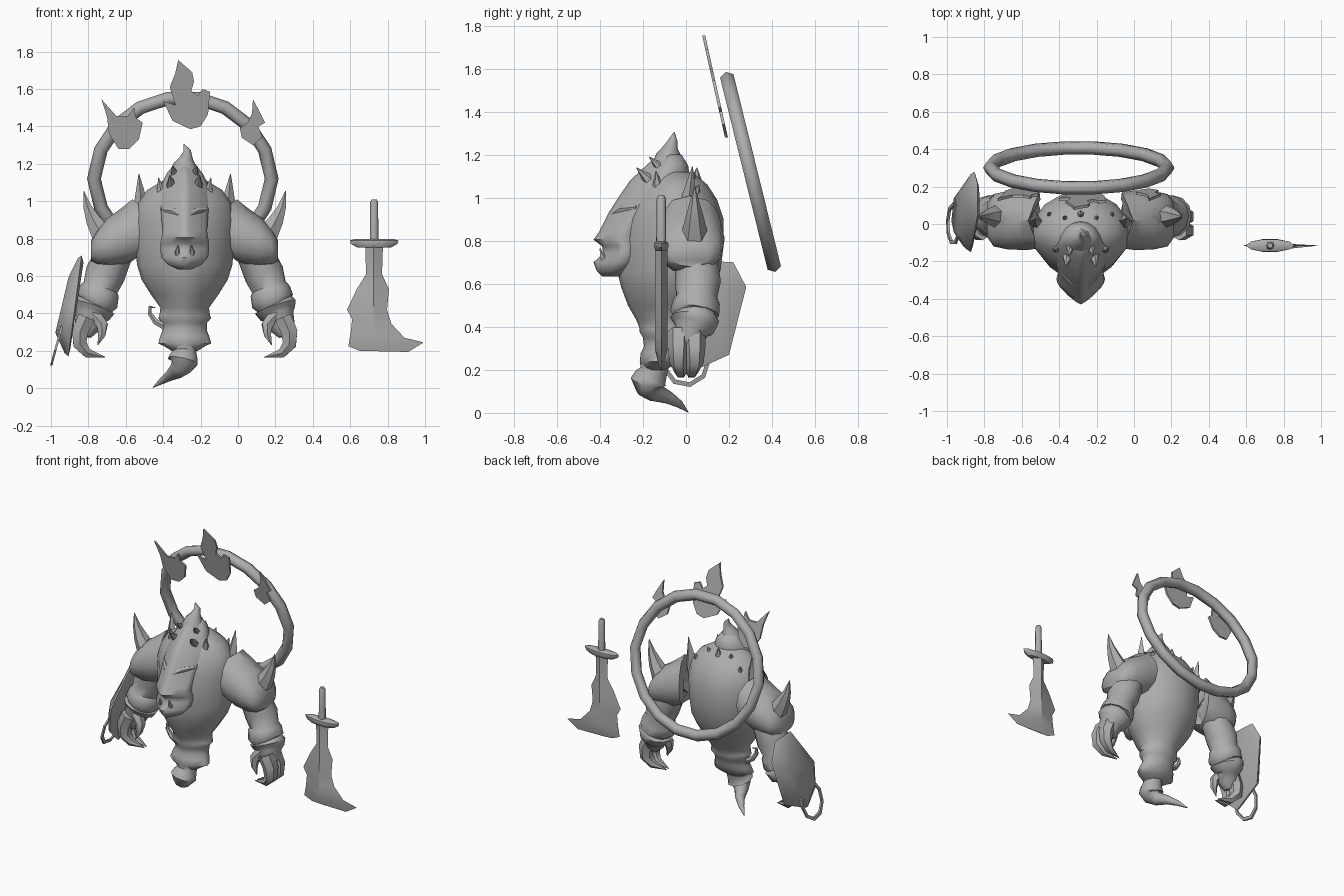
import bpy, bmesh, math
from mathutils import Vector

CX = -0.285  # body centre line
grey = bpy.data.materials.new("stone grey")
grey.diffuse_color = (0.42, 0.42, 0.42, 1)


def finish(name, bm, angle=45):
    bmesh.ops.remove_doubles(bm, verts=bm.verts, dist=0.0005)
    bmesh.ops.recalc_face_normals(bm, faces=bm.faces)
    me = bpy.data.meshes.new(name)
    bm.to_mesh(me)
    bm.free()
    me.materials.append(grey)
    ob = bpy.data.objects.new(name, me)
    bpy.context.collection.objects.link(ob)
    bpy.ops.object.select_all(action='DESELECT')
    ob.select_set(True)
    bpy.context.view_layer.objects.active = ob
    bpy.ops.object.shade_smooth_by_angle(angle=math.radians(angle))
    return ob


def loft(name, rings, angle=45, closed=False):
    """Skin a list of equal-length point rings; cap the ends unless closed."""
    bm = bmesh.new()
    vs = [[bm.verts.new(p) for p in r] for r in rings]
    n = len(vs[0])
    pairs = list(zip(vs, vs[1:])) + ([(vs[-1], vs[0])] if closed else [])
    for a, b in pairs:
        for i in range(n):
            j = (i + 1) % n
            bm.faces.new((a[i], a[j], b[j], b[i]))
    if not closed:
        bm.faces.new(vs[0])
        bm.faces.new(vs[-1])
    return finish(name, bm, angle)


def slice_ring(z, cx, rx, yf, yb, power=1.0, n=16):
    """Horizontal section; power > 1 makes the front a wedge."""
    cy, ry, out = (yf + yb) / 2, (yb - yf) / 2, []
    for i in range(n):
        a = 2 * math.pi * i / n
        c, s = math.cos(a), math.sin(a)
        p = power if s < 0 else 1
        x = math.copysign(abs(c) ** p, c) * rx
        y = math.copysign(abs(s) ** p, s) * ry
        out.append((cx + x, cy + y, z))
    return out


def tube(name, pts, n=8, side=1, angle=50):
    """Tube through (x, y, z, radius) points; side -1 mirrors it about the body."""
    pts = [(CX + side * (x - CX), y, z, r) for x, y, z, r in pts]
    c = [Vector(p[:3]) for p in pts]
    rings = []
    for i, p in enumerate(pts):
        t = (c[min(i + 1, len(c) - 1)] - c[max(i - 1, 0)]).normalized()
        u = Vector((0, 1, 0)) - t * t.y
        if u.length < 0.3:
            u = Vector((1, 0, 0)) - t * t.x
        u.normalize()
        v = t.cross(u)
        r = max(p[3], 0.002)
        rings.append([c[i] + r * (u * math.cos(2 * math.pi * k / n)
                                  + v * math.sin(2 * math.pi * k / n)) for k in range(n)])
    return loft(name, rings, angle)


# Torso, waist and belt: z, half width, front y, back y
torso = [(.20, .07, -.20, -.09), (.225, .11, -.21, -.06), (.24, .142, -.215, -.04), (.28, .13, -.21, -.02),
         (.31, .118, -.195, -.01), (.35, .12, -.20, 0), (.375, .142, -.215, .02), (.39, .135, -.215, .02),
         (.43, .13, -.23, .04), (.50, .18, -.27, .08), (.58, .23, -.30, .12),
         (.66, .255, -.32, .16), (.78, .265, -.31, .175), (.90, .27, -.30, .175),
         (.99, .25, -.26, .145), (1.06, .2, -.21, .10), (1.12, .1, -.15, .03)]
loft("torso", [slice_ring(z, CX, rx, f, b, 1.3) for z, rx, f, b in torso], 60)

# Wedge-shaped head with a shallow mouth line
head = [(.635, .035, -.39, -.30), (.66, .09, -.415, -.25), (.70, .125, -.43, -.2),
        (.74, .13, -.385, -.2), (.775, .13, -.39, -.2), (.805, .125, -.43, -.2),
        (.84, .12, -.405, -.18), (.93, .125, -.36, -.12), (1.0, .135, -.315, -.05),
        (1.08, .13, -.26, .02), (1.15, .095, -.185, .01), (1.20, .055, -.13, -.02)]
loft("head", [slice_ring(z, CX, rx, f, b, 1.65) for z, rx, f, b in head], 60)

# Curling crest, and small flame tufts around the crown
tube("crest", [(CX, -.08, 1.14, .085), (CX, -.08, 1.20, .058), (-.275, -.07, 1.235, .033),
               (-.272, -.06, 1.27, .02), (-.29, -.055, 1.305, 0)])
tufts = [(-.16, -.13, 1.04, -.145, -.14, 1.125), (-.215, -.17, 1.08, -.205, -.23, 1.14),
         (-.235, -.11, 1.13, -.22, -.17, 1.19), (-.21, .02, 1.06, -.195, .04, 1.12),
         (-.13, .04, 1.0, -.11, .06, 1.06)]
for side in (1, -1):
    for x, y, z, tx, ty, tz in tufts:
        tube("crown_tuft", [(2 * x - tx, 2 * y - ty, 2 * z - tz, .035), (x, y, z, .03),
                            (tx, ty, tz, 0)], 6, side)
    # Tusks, brow ridges
    tube("tusk", [(-.25, -.365, .69, .018), (-.245, -.39, .73, .013), (-.25, -.40, .765, 0)], 5, side)
    tube("brow_ridge", [(-.28, -.345, .91, .016), (-.225, -.295, .945, .02), (-.165, -.23, .955, .01)], 6, side)
tube("back_tuft", [(CX, .03, 1.02, .04), (CX, .05, 1.08, .026), (CX, .05, 1.14, 0)], 6)

# Wispy tail and waist curl
tube("tail", [(CX, -.145, .24, .07), (-.285, -.15, .195, .064), (-.29, -.165, .165, .076),
              (-.295, -.175, .145, .084), (-.30, -.175, .12, .06), (-.325, -.145, .095, .045),
              (-.36, -.08, .07, .03), (-.405, -.03, .04, .018), (-.455, .01, .004, 0)], 10)
tube("waist_curl", [(-.39, -.1, .33, .022), (-.44, -.1, .355, .018), (-.472, -.1, .40, .013),
                    (-.47, -.1, .435, .011), (-.44, -.1, .43, 0)], 6)

# Shoulders, arms and clawed hands on both sides
for side in (1, -1):
    # Guard sections along x: x, top z, bottom z, half depth, inward flare of front and back
    shell = [(-.01, .95, .74, .11, .06), (-.005, 1.01, .68, .15, .06), (.05, .965, .655, .16, .04),
             (.12, .915, .645, .155, .01), (.18, .85, .655, .14, 0), (.215, .79, .68, .09, 0)]
    rings = []
    for x, zt, zb, ry, flare in shell:
        ring = []
        for k in range(12):
            c, s = math.cos(k * math.pi / 6), math.sin(k * math.pi / 6)
            ring.append((CX + side * (x - flare * abs(c) - CX), .02 + ry * math.copysign(abs(c) ** .85, c),
                         (zt + zb) / 2 + (zt - zb) / 2 * s))
        rings.append(ring)
    loft("shoulder_guard", rings, 40)
    tube("outer_spike", [(.145, .04, .80, .07), (.205, .04, .90, .045), (.235, .04, .97, .025),
                         (.255, .04, 1.055, 0)], 6, side)
    tube("inner_spike", [(-.05, .01, .92, .045), (-.05, .015, 1.01, .033), (-.04, .03, 1.145, 0)], 4, side)
    tube("arm", [(-.03, .02, .87, .11), (.05, .03, .84, .11), (.10, .05, .70, .10), (.14, .055, .61, .107),
                 (.165, .05, .54, .095), (.172, .05, .52, .108), (.185, .04, .465, .115),
                 (.195, .04, .45, .10), (.20, .04, .435, .115), (.212, .035, .40, .10),
                 (.22, .025, .385, .08), (.235, .01, .33, .07), (.25, .005, .28, .035)], 12, side)
    for y in (-.035, .04):
        tube("claw", [(.24, y, .38, .052), (.275, y, .30, .05), (.275, y, .235, .042),
                      (.235, y * .7, .188, .028), (.14, y * .3, .166, 0)], 6, side)
    tube("thumb", [(.20, -.01, .39, .045), (.155, -.035, .335, .034), (.158, -.045, .285, .022),
                   (.18, -.05, .23, 0)], 6, side)

# Tilted halo ring
rings = []
for i in range(18):
    a = 2 * math.pi * i / 18
    out = Vector((math.cos(a), -.24 * math.sin(a), .97 * math.sin(a)))
    nrm = Vector((0, .97, .24))
    rad = .475 - .026 * abs(math.sin(a))
    mid = Vector((CX - .01, .30, 1.12)) + out * rad
    rings.append([mid + .037 * (out * math.cos(k * math.pi / 3) + nrm * math.sin(k * math.pi / 3))
                  for k in range(6)])
loft("halo_ring", rings, 65, closed=True)


# Flat flames in front of the halo
def flame(name, pts):
    bm = bmesh.new()
    layers = [[bm.verts.new((x, .08 + (1.76 - z) * .223 + d, z)) for x, z in pts] for d in (-.006, .008)]
    bm.faces.new(layers[0])
    bm.faces.new(layers[1])
    for i in range(len(pts)):
        j = (i + 1) % len(pts)
        bm.faces.new((layers[0][i], layers[0][j], layers[1][j], layers[1][i]))
    finish(name, bm, 30)


flame("centre_flame", [(-.32, 1.755), (-.245, 1.69), (-.235, 1.64), (-.25, 1.59), (-.215, 1.565), (-.19, 1.60),
                       (-.15, 1.585), (-.16, 1.465), (-.20, 1.40), (-.255, 1.385), (-.35, 1.43), (-.40, 1.535),
                       (-.335, 1.515), (-.365, 1.61), (-.335, 1.685)])
flame("left_flame", [(-.73, 1.545), (-.65, 1.455), (-.59, 1.455), (-.555, 1.50), (-.545, 1.445), (-.51, 1.42),
                     (-.53, 1.33), (-.58, 1.28), (-.64, 1.28), (-.69, 1.36), (-.70, 1.45)])
flame("right_flame", [(.08, 1.545), (.115, 1.48), (.145, 1.42), (.11, 1.40), (.13, 1.34), (.08, 1.30),
                      (.02, 1.34), (.01, 1.39), (.05, 1.42), (.075, 1.47)])

# Faceted shield on the left forearm
rim = [(.22, .70), (.28, .585), (.20, .27), (-.02, .17), (-.13, .27), (-.15, .44), (.05, .71)]


def shield_ring(scale, dx):
    return [(-.835 - .13 * (.72 - z) - dx, .06 + (y - .06) * scale, .45 + (z - .45) * scale) for y, z in rim]


loft("shield", [shield_ring(.85, -.01), shield_ring(1, 0), shield_ring(.94, .02), shield_ring(.55, .07)], 50)

# Thin hoop hanging on the shield
hoop = []
for i in range(9):
    a = 2 * math.pi * i / 9
    c, s = math.cos(a), math.sin(a)
    hoop.append([(-.965 + .03 * s * r / .1 + dx, r * c, .245 + r * 1.1 * s)
                 for r, dx in ((.115, -.006), (.115, .006), (.095, .006), (.095, -.006))])
loft("hoop", hoop, 30, closed=True)

# Broad cleaver: left x, z, right x, z, half thickness, ridge about the grip line
SY = -.115
blade = [(.68, .76, .775, .76, .028), (.685, .61, .77, .61, .028), (.635, .53, .807, .53, .028),
         (.583, .42, .797, .42, .03), (.61, .37, .82, .345, .03), (.603, .30, .89, .27, .028),
         (.59, .225, .993, .245, .014), (.65, .20, .91, .194, .003)]
rings = []
for lx, lz, rx, rz, t in blade:
    mx = .725
    mz = lz + (rz - lz) * (mx - lx) / (rx - lx)
    rings.append([(lx, SY, lz), (mx, SY - t, mz), (rx, SY, rz), (mx, SY + t, mz)])
loft("cleaver_blade", rings, 20)
loft("cleaver_guard", [slice_ring(z, .728, rx, SY - ry, SY + ry, 1, 10) for z, rx, ry in
                       ((.752, .09, .025), (.772, .125, .036), (.79, .13, .034), (.798, .10, .02))], 40)
tube("cleaver_grip", [(.728, SY, .79, .023), (.728, SY, .995, .021), (.728, SY, 1.01, .014)], 8)
